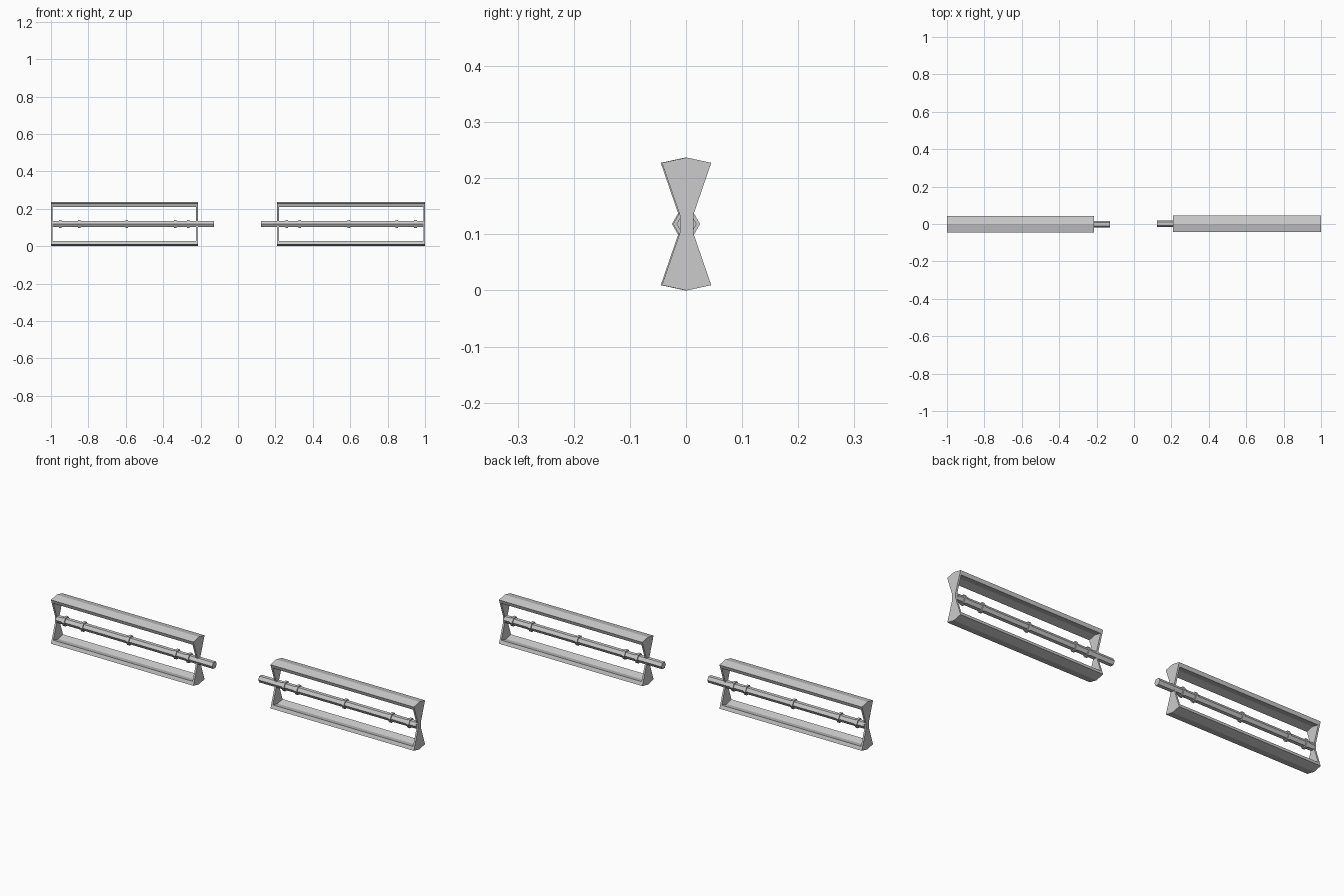
import bpy, bmesh, math

if "Cube" in bpy.data.objects:
    bpy.data.objects.remove(bpy.data.objects["Cube"])

ZC = 0.1185  # height of the shaft axis


def extrude_x(name, profile, x0, x1, y_off):
    """Solid prism of a (y, z) profile running along x."""
    x0, x1 = min(x0, x1), max(x0, x1)
    bm = bmesh.new()
    verts = [bm.verts.new((x0, y + y_off, z + ZC)) for y, z in profile]
    face = bm.faces.new(verts)
    res = bmesh.ops.extrude_face_region(bm, geom=[face], use_keep_orig=True)
    moved = [g for g in res["geom"] if isinstance(g, bmesh.types.BMVert)]
    bmesh.ops.translate(bm, verts=moved, vec=(x1 - x0, 0, 0))
    bmesh.ops.recalc_face_normals(bm, faces=bm.faces)
    mesh = bpy.data.meshes.new(name)
    bm.to_mesh(mesh)
    bm.free()
    obj = bpy.data.objects.new(name, mesh)
    bpy.context.collection.objects.link(obj)
    return obj


def hexagon(r):
    return [(r * math.cos(i * math.pi / 3), r * math.sin(i * math.pi / 3)) for i in range(6)]


# Bow-tie end plate and roof-shaped bar cross-sections, relative to the axis
half_plate = [(0.012, 0.016), (0.044, 0.109), (0, 0.1185), (-0.044, 0.109), (-0.012, 0.016)]
plate = half_plate + [(-y, -z) for y, z in half_plate]
bar = [(0.044, 0.109), (0, 0.1185), (-0.044, 0.109),
       (-0.038, 0.0915), (0, 0.1005), (0.038, 0.0915)]


def build_frame(side, place, y_off):
    def part(name, profile, a, b):
        extrude_x(side + "_" + name, profile, place(a), place(b), y_off)

    # end plates
    part("outer_plate", plate, 0.991, 1.0)
    part("inner_plate", plate, 0.209, 0.218)
    # upper and lower bars, between the plates
    part("upper_bar", bar, 0.218, 0.991)
    part("lower_bar", [(y, -z) for y, z in bar], 0.218, 0.991)
    # hexagonal shaft with collars
    part("shaft", hexagon(0.018), 0.123, 0.991)
    for i, x in enumerate((0.261, 0.331, 0.592, 0.848, 0.949)):
        part(f"collar_{i + 1}", hexagon(0.024), x - 0.007, x + 0.007)


build_frame("right", lambda x: x, 0.001)
build_frame("left", lambda x: -1 + (1 - x) * 0.993, -0.001)
